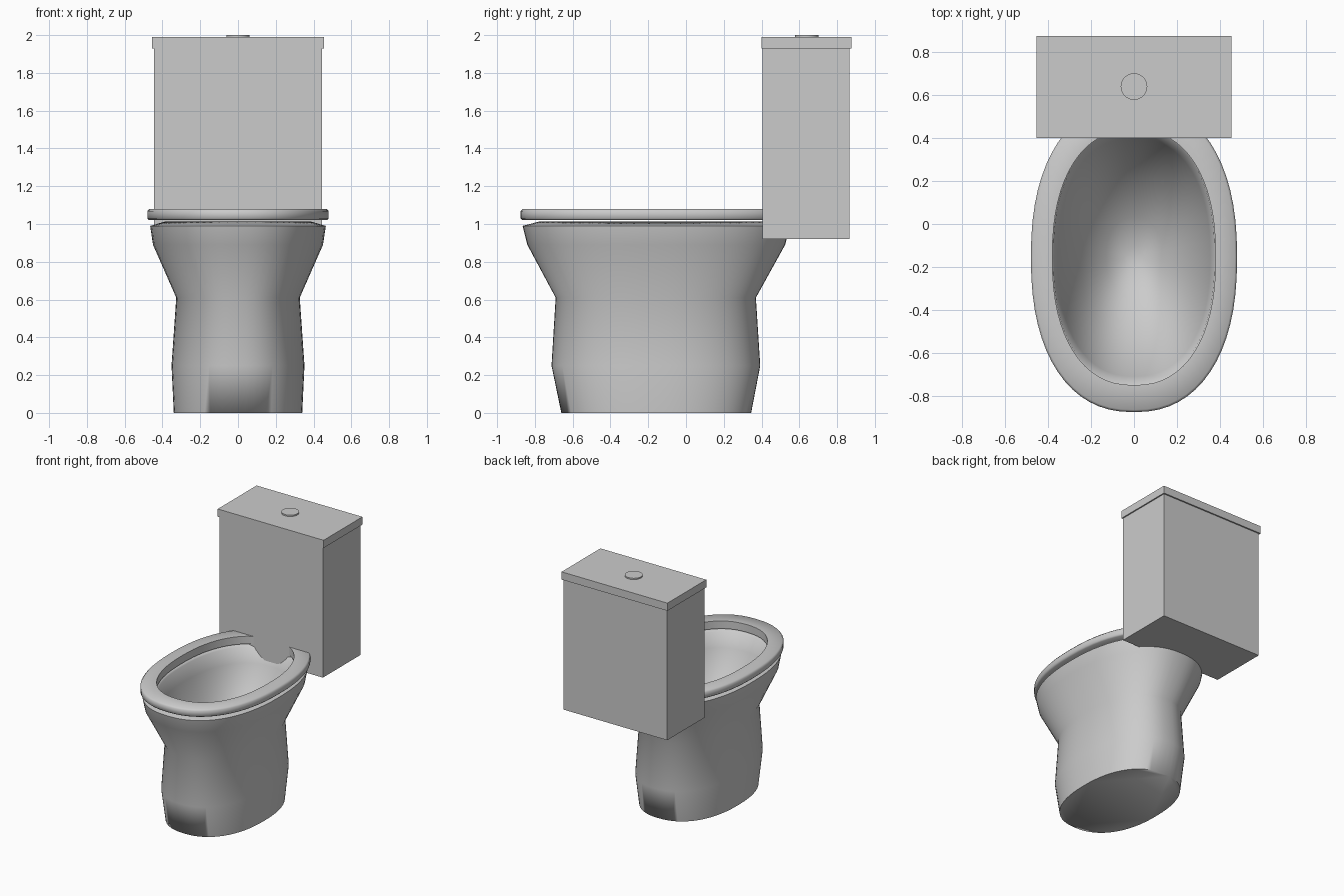
import bpy, bmesh, math

if "Cube" in bpy.data.objects:
    bpy.data.objects.remove(bpy.data.objects["Cube"])

porcelain = bpy.data.materials.new("light_grey_porcelain")
porcelain.diffuse_color = (0.6, 0.6, 0.6, 1)
porcelain.use_nodes = True
porcelain.node_tree.nodes["Principled BSDF"].inputs["Base Color"].default_value = porcelain.diffuse_color
SEGMENTS = 64


def finish(bm, name, angle=None):
    bmesh.ops.recalc_face_normals(bm, faces=bm.faces)
    mesh = bpy.data.meshes.new(name)
    bm.to_mesh(mesh)
    bm.free()
    mesh.materials.append(porcelain)
    obj = bpy.data.objects.new(name, mesh)
    bpy.context.collection.objects.link(obj)
    if angle:
        bpy.ops.object.select_all(action='DESELECT')
        obj.select_set(True)
        bpy.context.view_layer.objects.active = obj
        bpy.ops.object.shade_smooth_by_angle(angle=math.radians(angle))
    return obj


def oval(bm, half_x, y0, y1, z, power=2.3):
    """Ring of vertices along a superellipse."""
    ring = []
    for i in range(SEGMENTS):
        a = 2 * math.pi * i / SEGMENTS
        c, s = math.cos(a), math.sin(a)
        x = half_x * math.copysign(abs(c) ** (2 / power), c)
        y = (y0 + y1) / 2 + (y1 - y0) / 2 * math.copysign(abs(s) ** (2 / power), s)
        ring.append(bm.verts.new((x, y, z)))
    return ring


def loft(name, sections, closed, angle):
    bm = bmesh.new()
    rings = [oval(bm, *s) for s in sections]
    pairs = list(zip(rings, rings[1:]))
    if closed:
        pairs.append((rings[-1], rings[0]))
    else:
        bm.faces.new(rings[0])
        bm.faces.new(rings[-1])
    for a, b in pairs:
        for i in range(SEGMENTS):
            j = (i + 1) % SEGMENTS
            bm.faces.new((a[i], a[j], b[j], b[i]))
    return finish(bm, name, angle)


def box(name, half_x, y0, y1, z0, z1):
    bm = bmesh.new()
    bmesh.ops.create_cube(bm, size=1)
    for v in bm.verts:
        v.co = (v.co.x * 2 * half_x, (y0 + y1) / 2 + v.co.y * (y1 - y0),
                (z0 + z1) / 2 + v.co.z * (z1 - z0))
    return finish(bm, name)


# Pedestal and bowl: outer wall upwards, over the rim, then down to the drain
loft("bowl", [
    (0.34, -0.66, 0.345, 0.0),
    (0.352, -0.712, 0.393, 0.25),
    (0.327, -0.69, 0.37, 0.61),
    (0.45, -0.84, 0.525, 0.89),
    (0.465, -0.865, 0.55, 0.99),
    (0.39, -0.78, 0.47, 1.012),
    (0.375, -0.745, 0.435, 1.0),
    (0.355, -0.71, 0.40, 0.89),
    (0.25, -0.53, 0.23, 0.62),
    (0.13, -0.33, 0.03, 0.47),
    (0.045, -0.205, -0.10, 0.42),
], False, 80)

# Seat ring with softened outer edge
loft("seat", [
    (0.38, -0.75, 0.44, 1.02),
    (0.47, -0.865, 0.555, 1.02),
    (0.48, -0.876, 0.566, 1.03),
    (0.48, -0.876, 0.566, 1.068),
    (0.47, -0.865, 0.555, 1.08),
    (0.38, -0.75, 0.44, 1.08),
], True, 60)

# Cistern and lid
box("tank", 0.444, 0.406, 0.865, 0.92, 1.93)
box("tank_lid", 0.454, 0.40, 0.876, 1.93, 1.99)

# Flush button
bm = bmesh.new()
bmesh.ops.create_cone(bm, cap_ends=True, segments=32, radius1=0.062,
                      radius2=0.062, depth=0.02)
bmesh.ops.translate(bm, verts=bm.verts, vec=(0, 0.64, 1.99))
finish(bm, "flush_button", 40)
